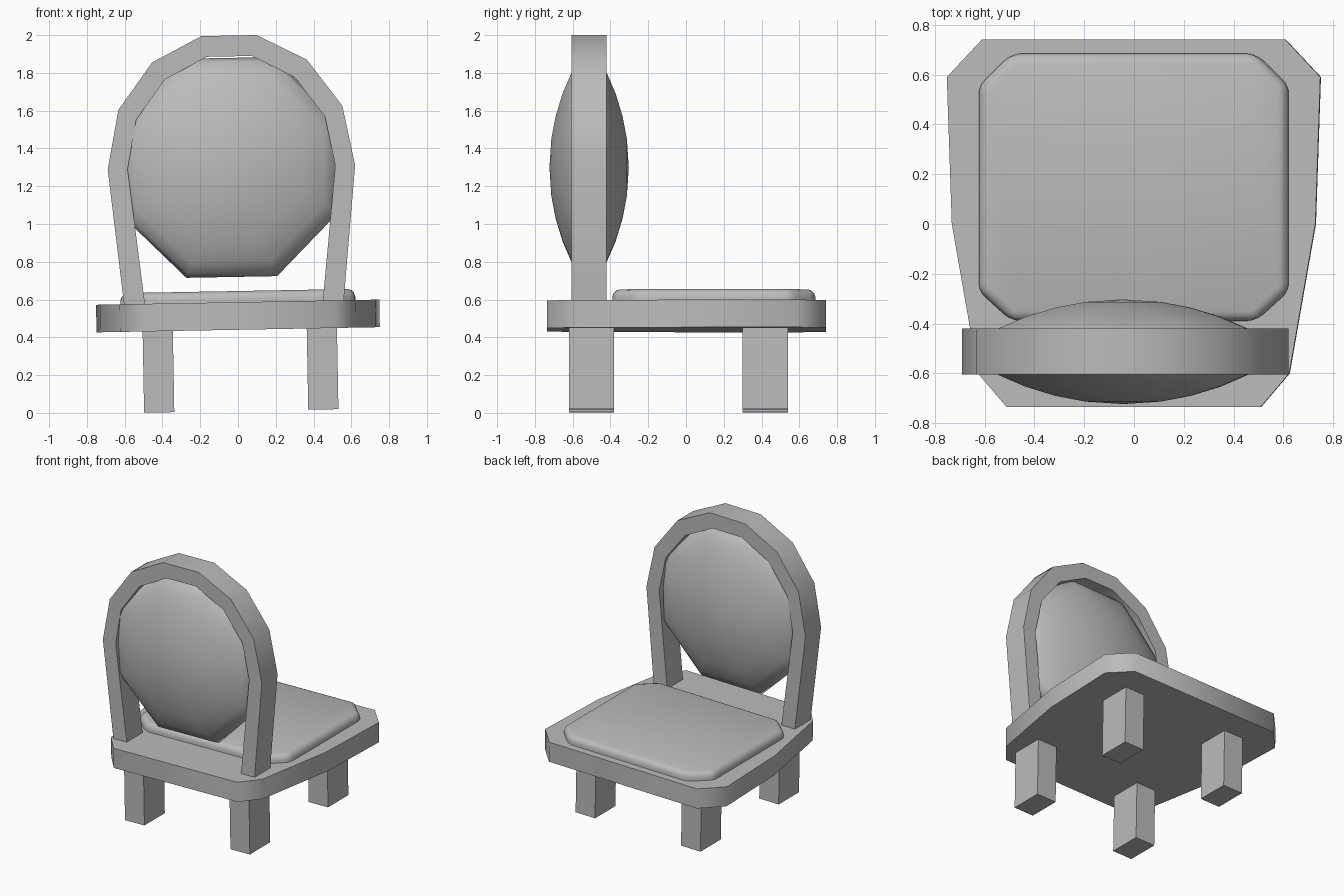
import bpy, bmesh
from math import radians, pi, cos, sin
from mathutils import Matrix

cube = bpy.data.objects.get("Cube")
if cube:
    bpy.data.objects.remove(cube, do_unlink=True)

grey = bpy.data.materials.new("plain grey")
grey.use_nodes = True
grey.diffuse_color = (0.5, 0.5, 0.5, 1)
grey.node_tree.nodes["Principled BSDF"].inputs["Base Color"].default_value = (0.5, 0.5, 0.5, 1)

# The whole chair leans slightly to one side
LEAN = Matrix.Rotation(radians(-1.05), 4, 'Y')


def finish(name, bm, angle=None):
    bmesh.ops.recalc_face_normals(bm, faces=bm.faces)
    bm.transform(LEAN)
    mesh = bpy.data.meshes.new(name)
    bm.to_mesh(mesh)
    bm.free()
    mesh.materials.append(grey)
    obj = bpy.data.objects.new(name, mesh)
    bpy.context.collection.objects.link(obj)
    if angle:
        bpy.ops.object.select_all(action='DESELECT')
        obj.select_set(True)
        bpy.context.view_layer.objects.active = obj
        bpy.ops.object.shade_smooth_by_angle(angle=radians(angle))
    return obj


def mirrored(half, cx):
    """Closed outline from its right half, mirrored about x = cx."""
    return [(cx + x, v) for x, v in half] + [(cx - x, v) for x, v in reversed(half)]


def slab(outline, z0, z1):
    bm = bmesh.new()
    base = bm.faces.new([bm.verts.new((x, y, z0)) for x, y in outline])
    top = bmesh.ops.extrude_face_region(bm, geom=[base])["geom"]
    verts = [g for g in top if isinstance(g, bmesh.types.BMVert)]
    bmesh.ops.translate(bm, verts=verts, vec=(0, 0, z1 - z0))
    if not base.is_valid or len(bm.faces) < len(outline) + 2:
        bmesh.ops.holes_fill(bm, edges=bm.edges)
    return bm


# Seat base, with clipped corners and a narrower front
seat_half = [(0.51, -0.735), (0.625, -0.60), (0.73, 0), (0.75, 0.59), (0.61, 0.74)]
finish("seat_base", slab(mirrored(seat_half, 0.009), 0.44, 0.586), 60)

# Seat cushion, with rounded edges
pad_half = [(0.49, -0.39), (0.622, -0.27), (0.622, 0.555), (0.49, 0.685)]
bm = slab(mirrored(pad_half, 0.01), 0.5, 0.645)
bmesh.ops.bevel(bm, geom=bm.edges[:], offset=0.04, offset_type='OFFSET',
                segments=3, profile=0.5, affect='EDGES')
finish("seat_cushion", bm, 50)

# Legs
for side, x in (("right", -0.417), ("left", 0.452)):
    for end, y in (("front", -0.50), ("back", 0.42)):
        bm = bmesh.new()
        bmesh.ops.create_cube(bm, size=1)
        bm.transform(Matrix.Translation((x, y, 0.23)) @ Matrix.Diagonal((0.16, 0.24, 0.44, 1)))
        finish(f"{side}_{end}_leg", bm)

# Arched backrest frame: a band between an outer and an inner outline
outer = mirrored([(0.578, 0.55), (0.655, 1.30), (0.593, 1.615), (0.41, 1.863), (0.146, 1.998)], -0.011)
inner = mirrored([(0.467, 0.55), (0.55, 1.30), (0.50, 1.56), (0.345, 1.77), (0.12, 1.888)], -0.011)
bm = bmesh.new()
sections = []
for (xo, zo), (xi, zi) in zip(outer, inner):
    sections.append([bm.verts.new(p) for p in ((xo, -0.605, zo), (xo, -0.42, zo),
                                               (xi, -0.42, zi), (xi, -0.605, zi))])
for a, b in zip(sections, sections[1:]):
    for i in range(4):
        j = (i + 1) % 4
        bm.faces.new((a[i], a[j], b[j], b[i]))
bm.faces.new(sections[0])
bm.faces.new(sections[-1])
finish("back_frame", bm, 40)

# Domed octagonal back cushion: rings of eight from pole to pole
dome = [(0.15, 0.2), (0.27, 0.177), (0.39, 0.14), (0.5, 0.092), (0.56, 0.045)]
rings = dome + [(0.58, 0)] + [(r, -h) for r, h in reversed(dome)]
bm = bmesh.new()
CX, CY, CZ = -0.02, -0.513, 1.30
loops = []
for r, h in rings:
    rad = r / cos(pi / 8)
    loops.append([bm.verts.new((CX + rad * cos(pi * (k + 0.5) / 4), CY + h,
                                CZ + rad * sin(pi * (k + 0.5) / 4))) for k in range(8)])
for a, b in zip(loops, loops[1:]):
    for k in range(8):
        n = (k + 1) % 8
        bm.faces.new((a[k], a[n], b[n], b[k]))
for loop, h in ((loops[0], 0.21), (loops[-1], -0.21)):
    pole = bm.verts.new((CX, CY + h, CZ))
    for k in range(8):
        bm.faces.new((pole, loop[k], loop[(k + 1) % 8]))
finish("back_cushion", bm, 60)
